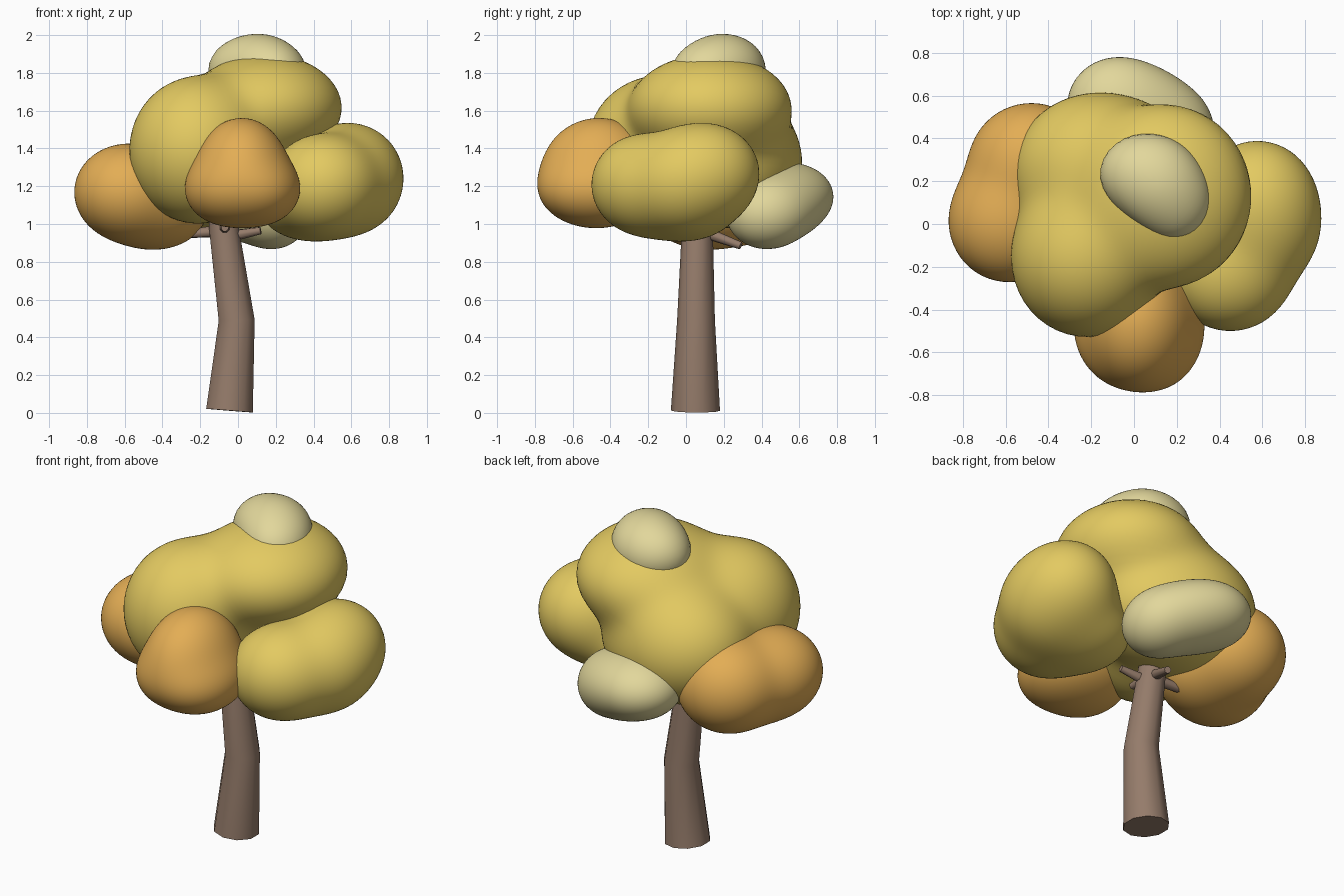
import bpy, bmesh, math
from mathutils import Vector

cube = bpy.data.objects.get("Cube")
if cube:
    bpy.data.objects.remove(cube, do_unlink=True)


def material(name, rgb):
    m = bpy.data.materials.new(name)
    m.use_nodes = True
    m.diffuse_color = (*rgb, 1)
    bsdf = m.node_tree.nodes["Principled BSDF"]
    bsdf.inputs["Base Color"].default_value = (*rgb, 1)
    bsdf.inputs["Roughness"].default_value = 0.9
    return m


YELLOW = material("yellow_leaves", (0.77, 0.59, 0.12))
ORANGE = material("orange_leaves", (0.77, 0.42, 0.09))
PALE = material("pale_leaves", (0.76, 0.68, 0.33))
BARK = material("bark", (0.30, 0.20, 0.145))


def finish(bm, name, mat, angle):
    bmesh.ops.recalc_face_normals(bm, faces=bm.faces)
    me = bpy.data.meshes.new(name)
    bm.to_mesh(me)
    bm.free()
    me.materials.append(mat)
    me.shade_smooth()
    me.set_sharp_from_angle(angle=math.radians(angle))
    ob = bpy.data.objects.new(name, me)
    bpy.context.collection.objects.link(ob)
    return ob


def blob(name, mat, lobes, blend=0.05, detail=5):
    """Leaf clump: a sphere pushed out to the soft union of several ellipsoids."""
    parts = [(Vector(c), Vector(r)) for c, r in lobes]
    mid = sum((c for c, r in parts), Vector()) / len(parts)

    def field(p):
        total = 0
        for c, r in parts:
            d = p - c
            q = math.sqrt((d.x / r.x) ** 2 + (d.y / r.y) ** 2 + (d.z / r.z) ** 2)
            total += math.exp(-(q - 1) * min(r) / blend)
        return total - 1

    bm = bmesh.new()
    bmesh.ops.create_icosphere(bm, subdivisions=detail, radius=1)
    for v in bm.verts:
        ray = v.co.normalized()
        far = 0.9
        while far > 0.05 and field(mid + ray * far) < 0:
            far -= 0.04
        near, far = far, far + 0.04
        for _ in range(9):
            half = (near + far) / 2
            if field(mid + ray * half) > 0:
                near = half
            else:
                far = half
        v.co = mid + ray * near
    bmesh.ops.smooth_vert(bm, verts=bm.verts, factor=0.5,
                          use_axis_x=True, use_axis_y=True, use_axis_z=True)
    return finish(bm, name, mat, 80)


def tube(name, points, radii, sides):
    """Tapered limb along a path, capped at both ends."""
    pts = [Vector(p) for p in points]
    bm = bmesh.new()
    rings = []
    for i, (p, r) in enumerate(zip(pts, radii)):
        along = pts[min(i + 1, len(pts) - 1)] - pts[max(i - 1, 0)]
        turn = Vector((0, 0, 1)).rotation_difference(along)
        steps = [2 * math.pi * (k + 0.5) / sides for k in range(sides)]
        rings.append([bm.verts.new(p + turn @ Vector((r * math.cos(a), r * math.sin(a), 0)))
                      for a in steps])
    for a, b in zip(rings, rings[1:]):
        for k in range(sides):
            n = (k + 1) % sides
            bm.faces.new((a[k], a[n], b[n], b[k]))
    bm.faces.new(rings[0])
    bm.faces.new(rings[-1])
    return finish(bm, name, BARK, 46)


# Trunk with a bend halfway up
tube("trunk", [(-0.045, 0.05, 0.012), (-0.007, 0.053, 0.49), (-0.075, 0.06, 0.98),
               (-0.09, 0.06, 1.15)], [0.13, 0.1, 0.082, 0.07], 10)

# Short branches under the leaves
branches = {
    "right_branch": [(-0.07, 0.06, 0.965), (-0.35, 0.1, 0.942)],
    "left_branch": [(-0.07, 0.06, 0.93), (0.12, 0.03, 0.965)],
    "back_branch": [(-0.07, 0.06, 0.97), (0.0, 0.29, 0.885)],
    "front_branch": [(-0.07, 0.06, 0.98), (-0.07, -0.1, 0.98)],
}
for name, path in branches.items():
    tube(name, path, [0.034, 0.02], 8)

# Main crown
blob("main_crown", YELLOW, [
    ((-0.22, -0.16, 1.39), (0.355, 0.37, 0.385)),
    ((-0.17, 0.26, 1.33), (0.39, 0.35, 0.34)),
    ((0.15, 0.13, 1.615), (0.4, 0.425, 0.285)),
    ((0.02, 0.17, 1.27), (0.33, 0.32, 0.24))])

# Left clump
blob("left_clump", YELLOW, [
    ((0.58, 0.11, 1.27), (0.265, 0.275, 0.255)),
    ((0.45, -0.23, 1.21), (0.28, 0.27, 0.26)),
    ((0.60, -0.02, 1.22), (0.25, 0.25, 0.25)),
    ((0.37, 0.00, 1.11), (0.26, 0.26, 0.19))])

# Front clump
blob("front_clump", ORANGE, [
    ((0.02, -0.46, 1.31), (0.225, 0.28, 0.25)),
    ((-0.07, -0.48, 1.18), (0.2, 0.24, 0.17)),
    ((0.12, -0.48, 1.18), (0.2, 0.26, 0.17))])

# Right clump
blob("right_clump", ORANGE, [
    ((-0.59, 0.01, 1.17), (0.275, 0.28, 0.25)),
    ((-0.48, 0.30, 1.17), (0.28, 0.265, 0.265)),
    ((-0.42, 0.10, 1.08), (0.25, 0.24, 0.2))])

# Back clump
blob("back_clump", PALE, [
    ((-0.09, 0.55, 1.15), (0.22, 0.22, 0.165)),
    ((0.05, 0.50, 1.10), (0.2, 0.2, 0.165)),
    ((0.19, 0.42, 1.05), (0.18, 0.2, 0.175))])

# Top tuft
blob("top_tuft", PALE, [
    ((0.05, 0.24, 1.81), (0.205, 0.175, 0.165)),
    ((0.12, 0.17, 1.84), (0.15, 0.15, 0.13)),
    ((0.20, 0.09, 1.79), (0.15, 0.16, 0.14))], detail=4)
